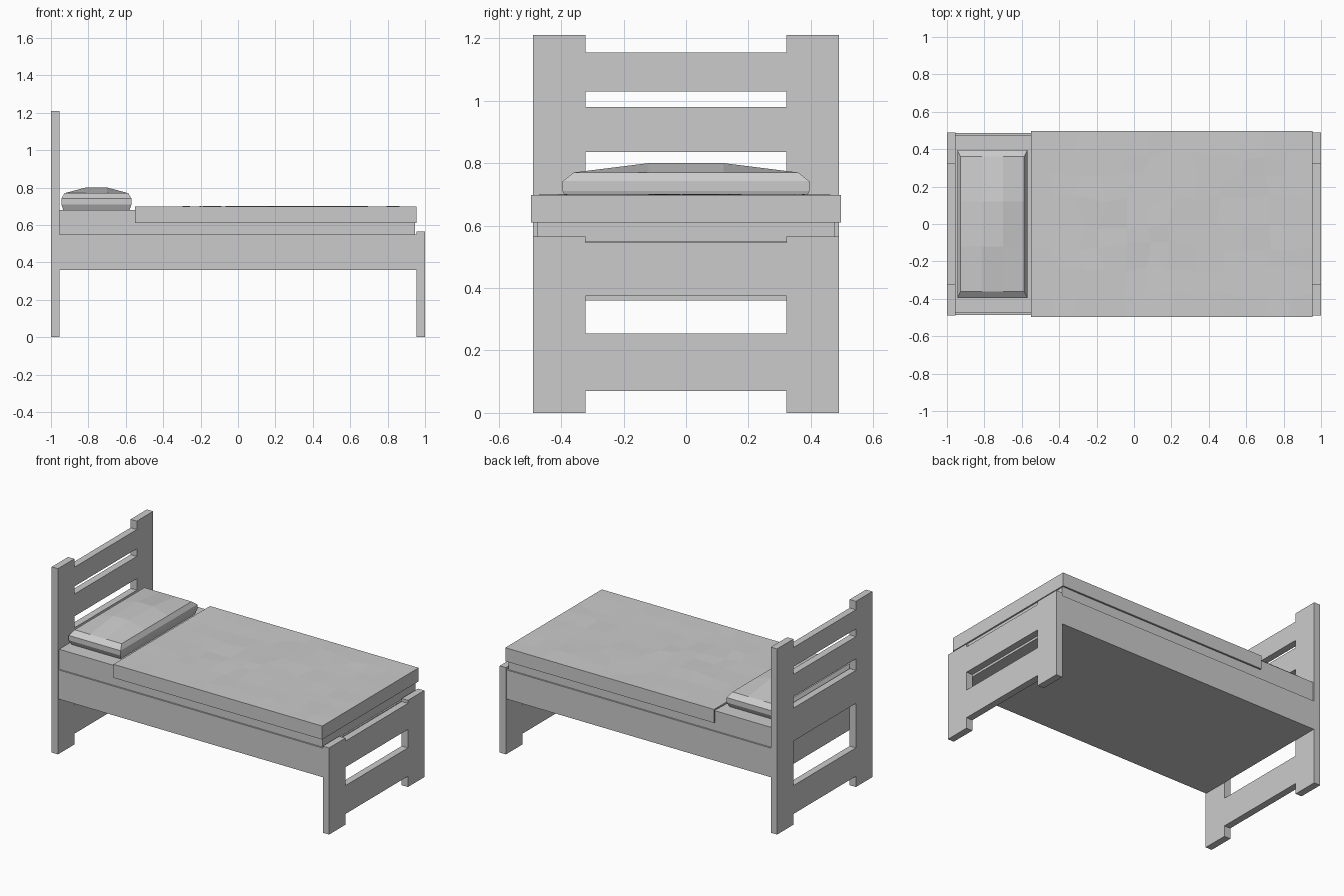
import bpy, bmesh, math, random
from mathutils import Vector

if "Cube" in bpy.data.objects:
    bpy.data.objects.remove(bpy.data.objects["Cube"])

random.seed(4)


def finish(name, bm):
    bmesh.ops.recalc_face_normals(bm, faces=bm.faces[:])
    mesh = bpy.data.meshes.new(name)
    bm.to_mesh(mesh)
    bm.free()
    ob = bpy.data.objects.new(name, mesh)
    bpy.context.collection.objects.link(ob)
    return ob


def box(name, x0, x1, hy, z0, z1):
    bm = bmesh.new()
    bmesh.ops.create_cube(bm, size=1)
    for v in bm.verts:
        v.co = Vector(((x0 + x1) / 2 + v.co.x * (x1 - x0), v.co.y * 2 * hy,
                       (z0 + z1) / 2 + v.co.z * (z1 - z0)))
    return finish(name, bm)


def end_board(name, x0, x1, height, rails):
    """Two wide posts joined by rails, cut as one solid panel."""
    ys = [-0.49, -0.322, 0.322, 0.49]
    zs = sorted({0, height} | {z for r in rails for z in r})
    bm = bmesh.new()
    grid = {}

    def vert(y, z):
        if (y, z) not in grid:
            grid[y, z] = bm.verts.new((x0, y, z))
        return grid[y, z]

    for i in range(3):
        for a, b in zip(zs, zs[1:]):
            if i != 1 or any(r[0] <= a and b <= r[1] for r in rails):
                bm.faces.new([vert(ys[i], a), vert(ys[i + 1], a),
                              vert(ys[i + 1], b), vert(ys[i], b)])
    ext = bmesh.ops.extrude_face_region(bm, geom=bm.faces[:], use_keep_orig=True)
    moved = [g for g in ext["geom"] if isinstance(g, bmesh.types.BMVert)]
    bmesh.ops.translate(bm, verts=moved, vec=(x1 - x0, 0, 0))
    return finish(name, bm)


def extrude_edges(bm, edges):
    geom = bmesh.ops.extrude_edge_only(bm, edges=edges)["geom"]
    verts = [g for g in geom if isinstance(g, bmesh.types.BMVert)]
    new_edges = [g for g in geom if isinstance(g, bmesh.types.BMEdge)]
    return verts, new_edges


# Slatted head and foot boards
end_board("headboard", -1.0, -0.955, 1.21,
          [(0.07, 0.255), (0.545, 0.76), (0.835, 0.98), (1.03, 1.155)])
end_board("footboard", 0.955, 1.0, 0.565, [(0.07, 0.255), (0.375, 0.545)])

# Bed base and mattress
box("bed_base", -0.955, 0.955, 0.487, 0.36, 0.55)
box("mattress", -0.955, 0.945, 0.477, 0.55, 0.68)

# Blanket: lightly creased top with skirts on three sides
bm = bmesh.new()
bmesh.ops.create_grid(bm, x_segments=12, y_segments=8, size=1)
for v in bm.verts:
    inner = abs(v.co.x) < 0.99 and abs(v.co.y) < 0.99
    jx, jy, jz = (random.uniform(-1, 1) if inner else 0 for _ in range(3))
    v.co = Vector((0.2025 + v.co.x * 0.7525 + jx * 0.03,
                   v.co.y * 0.497 + jy * 0.03, 0.698 + jz * 0.003))
rim = [e for e in bm.edges if e.is_boundary
       and not all(v.co.x < -0.54 for v in e.verts)]
verts, _ = extrude_edges(bm, rim)
for v in verts:
    v.co.z = 0.61
blanket = finish("blanket", bm)
mod = blanket.modifiers.new("thickness", "SOLIDIFY")
mod.thickness = 0.012
mod.offset = -1

# Pillow: faceted cushion with raised centre, lofted downward
bm = bmesh.new()
bmesh.ops.create_grid(bm, x_segments=3, y_segments=3, size=1)
for v in bm.verts:
    centre = abs(v.co.x) < 0.5 and abs(v.co.y) < 0.5
    v.co = Vector((v.co.x * 0.17, v.co.y * 0.36, 0.80 if centre else 0.77))
edges = [e for e in bm.edges if e.is_boundary]
hx, hy = 0.17, 0.36
for nx, ny, z in [(0.187, 0.395, 0.742), (0.187, 0.395, 0.71), (0.177, 0.38, 0.68)]:
    verts, edges = extrude_edges(bm, edges)
    for v in verts:
        v.co = Vector((v.co.x * nx / hx, v.co.y * ny / hy, z))
    hx, hy = nx, ny
bmesh.ops.contextual_create(bm, geom=edges)
bmesh.ops.translate(bm, verts=bm.verts[:], vec=(-0.757, 0, 0))
finish("pillow", bm)
